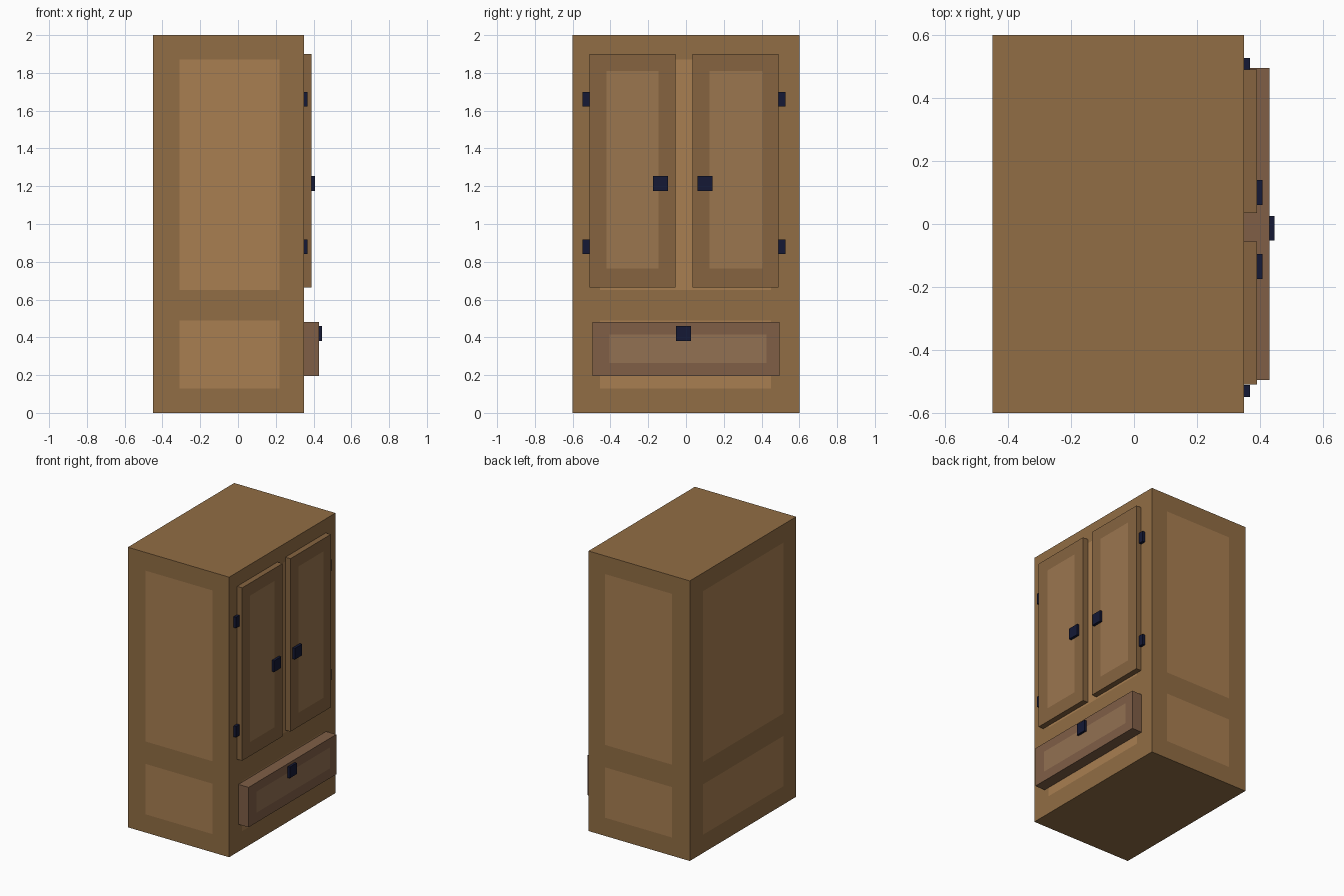
import bpy
import bmesh
from mathutils import Vector

if "Cube" in bpy.data.objects:
    bpy.data.objects.remove(bpy.data.objects["Cube"])


def material(name, rgb):
    mat = bpy.data.materials.new(name)
    mat.diffuse_color = [*((c / 255) ** 2.2 for c in rgb), 1]
    mat.use_nodes = True
    mat.node_tree.nodes["Principled BSDF"].inputs["Base Color"].default_value = mat.diffuse_color
    return mat


def box(name, lo, hi, mats, x_panel=None, y_panel=None, z_panels=(), sides="x"):
    """Box from corner to corner, with flush panels in a second material."""
    bm = bmesh.new()
    bmesh.ops.create_cube(bm, size=1)
    lo, hi = Vector(lo), Vector(hi)
    for v in bm.verts:
        v.co = (lo + hi) / 2 + v.co * (hi - lo)
    # Cut the faces along the panel borders
    cuts = [(0, x) for x in x_panel or ()] + [(1, y) for y in y_panel or ()]
    cuts += [(2, z) for pair in z_panels for z in pair]
    for axis, value in cuts:
        normal, point = Vector((0, 0, 0)), Vector((0, 0, 0))
        normal[axis], point[axis] = 1, value
        bmesh.ops.bisect_plane(bm, geom=bm.verts[:] + bm.edges[:] + bm.faces[:],
                               plane_co=point, plane_no=normal)
    bm.normal_update()
    for f in bm.faces:
        c, n = f.calc_center_median(), f.normal
        in_z = any(a < c.z < b for a, b in z_panels)
        on_x = y_panel and abs(n.x) > 0.9 and y_panel[0] < c.y < y_panel[1]
        on_y = x_panel and abs(n.y) > 0.9 and x_panel[0] < c.x < x_panel[1]
        f.material_index = int(bool(in_z and (on_x or on_y)))
    mesh = bpy.data.meshes.new(name)
    bm.to_mesh(mesh)
    bm.free()
    for m in mats:
        mesh.materials.append(m)
    obj = bpy.data.objects.new(name, mesh)
    bpy.context.collection.objects.link(obj)
    return obj


body = [material("body_wood", (144, 109, 70)), material("body_panel_wood", (167, 126, 82))]
door = [material("door_wood", (133, 100, 66)), material("door_panel_wood", (154, 117, 80))]
drawer = [material("drawer_wood", (127, 95, 72)), material("drawer_panel_wood", (145, 112, 83))]
iron = [material("dark_iron", (27, 31, 56))]

# Cabinet body with panelled sides
box("cabinet_body", (-0.45, -0.6, 0), (0.35, 0.6, 2), body,
    (-0.31, 0.22), (-0.455, 0.45), ((0.13, 0.49), (0.65, 1.87)))

# Doors, each with a knob and two hinges
for side, y0, y1, p0, p1, knob_y, hinge_y in (
        ("left", -0.51, -0.055, -0.42, -0.145, -0.135, -0.53),
        ("right", 0.035, 0.49, 0.125, 0.405, 0.1, 0.508)):
    d = box(side + "_door", (0.35, y0, 0.665), (0.39, y1, 1.9), door,
            None, (p0, p1), ((0.765, 1.81),))
    box(side + "_door_knob", (0.39, knob_y - 0.04, 1.175), (0.408, knob_y + 0.04, 1.255), iron)
    for level, z in (("lower", 0.88), ("upper", 1.66)):
        box(f"{side}_{level}_hinge", (0.35, hinge_y - 0.019, z - 0.039),
            (0.369, hinge_y + 0.019, z + 0.039), iron)

# Drawer and its knob
box("drawer", (0.35, -0.495, 0.195), (0.43, 0.495, 0.48), drawer,
    None, (-0.405, 0.425), ((0.265, 0.415),))
box("drawer_knob", (0.43, -0.053, 0.38), (0.446, 0.026, 0.46), iron)
